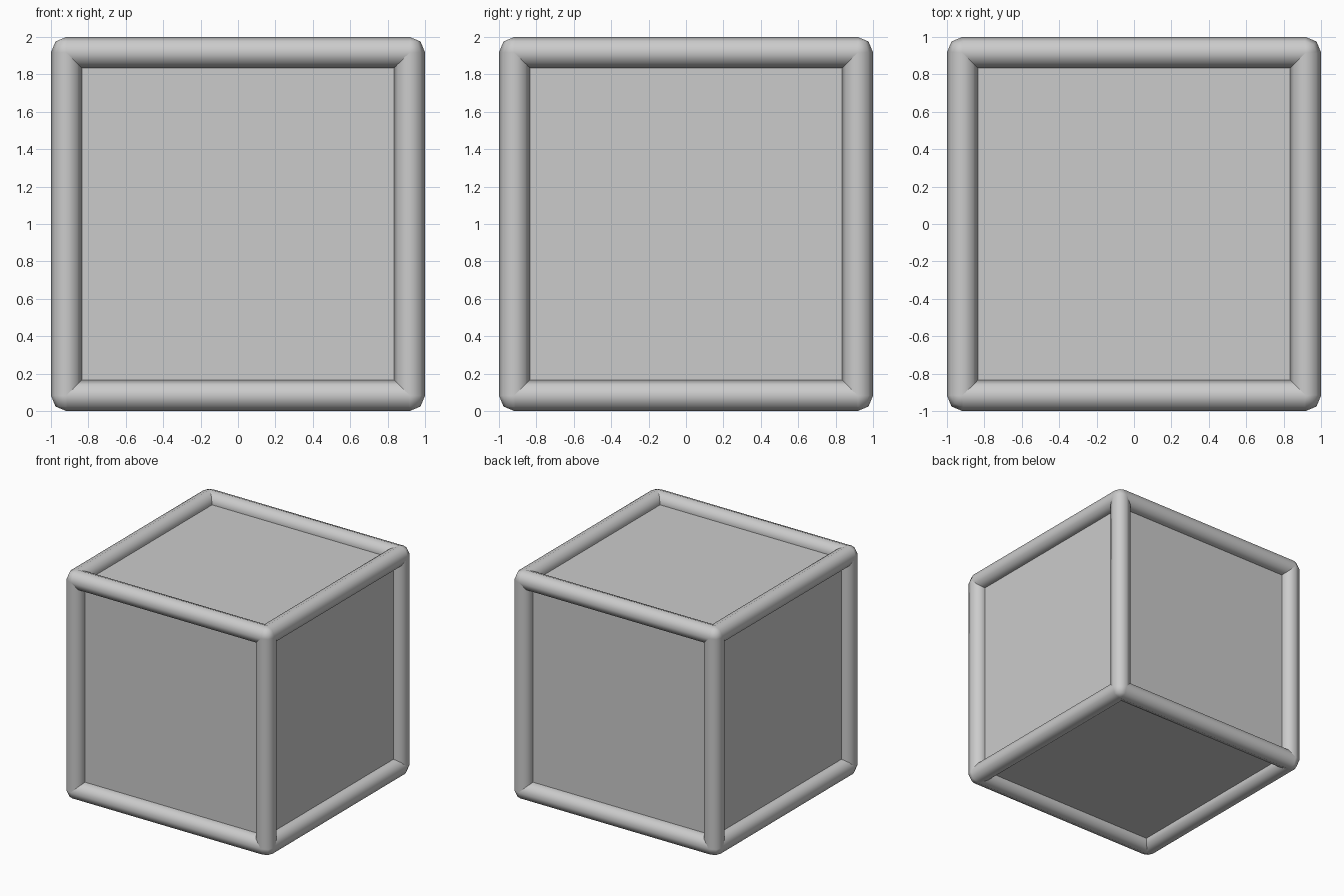
import bpy, bmesh, math
from mathutils import Matrix, Vector

if "Cube" in bpy.data.objects:
    bpy.data.objects.remove(bpy.data.objects["Cube"])

R = 0.0825          # tube radius
C = 1.0 - R         # distance of tube axes from the cube centre
CENTRE = Vector((0, 0, 1))


def make_object(name, bm, smooth):
    mesh = bpy.data.meshes.new(name)
    bmesh.ops.recalc_face_normals(bm, faces=bm.faces)
    for f in bm.faces:
        f.smooth = smooth
    bm.to_mesh(mesh)
    bm.free()
    obj = bpy.data.objects.new(name, mesh)
    obj.location = CENTRE
    bpy.context.collection.objects.link(obj)
    return obj


# inner cube: its six faces are the flat panels, flush with the tube axes
bm = bmesh.new()
bmesh.ops.create_cube(bm, size=2 * C)
make_object("panel_cube", bm, False)

# frame: eight-sided tubes along all twelve edges
bm = bmesh.new()
turns = {"x": Matrix.Rotation(math.pi / 2, 4, 'Y'),
         "y": Matrix.Rotation(math.pi / 2, 4, 'X'),
         "z": Matrix.Identity(4)}
for axis, turn in turns.items():
    for a in (-C, C):
        for b in (-C, C):
            pos = {"x": (0, a, b), "y": (a, 0, b), "z": (a, b, 0)}[axis]
            bmesh.ops.create_cone(bm, cap_ends=False, segments=8,
                                  radius1=R, radius2=R, depth=2 * C,
                                  matrix=Matrix.Translation(pos) @ turn)
make_object("edge_tubes", bm, True)

# rounded joints at the eight corners
bm = bmesh.new()
for x in (-C, C):
    for y in (-C, C):
        for z in (-C, C):
            bmesh.ops.create_uvsphere(bm, u_segments=8, v_segments=4, radius=R,
                                      matrix=Matrix.Translation((x, y, z)))
make_object("corner_joints", bm, True)
